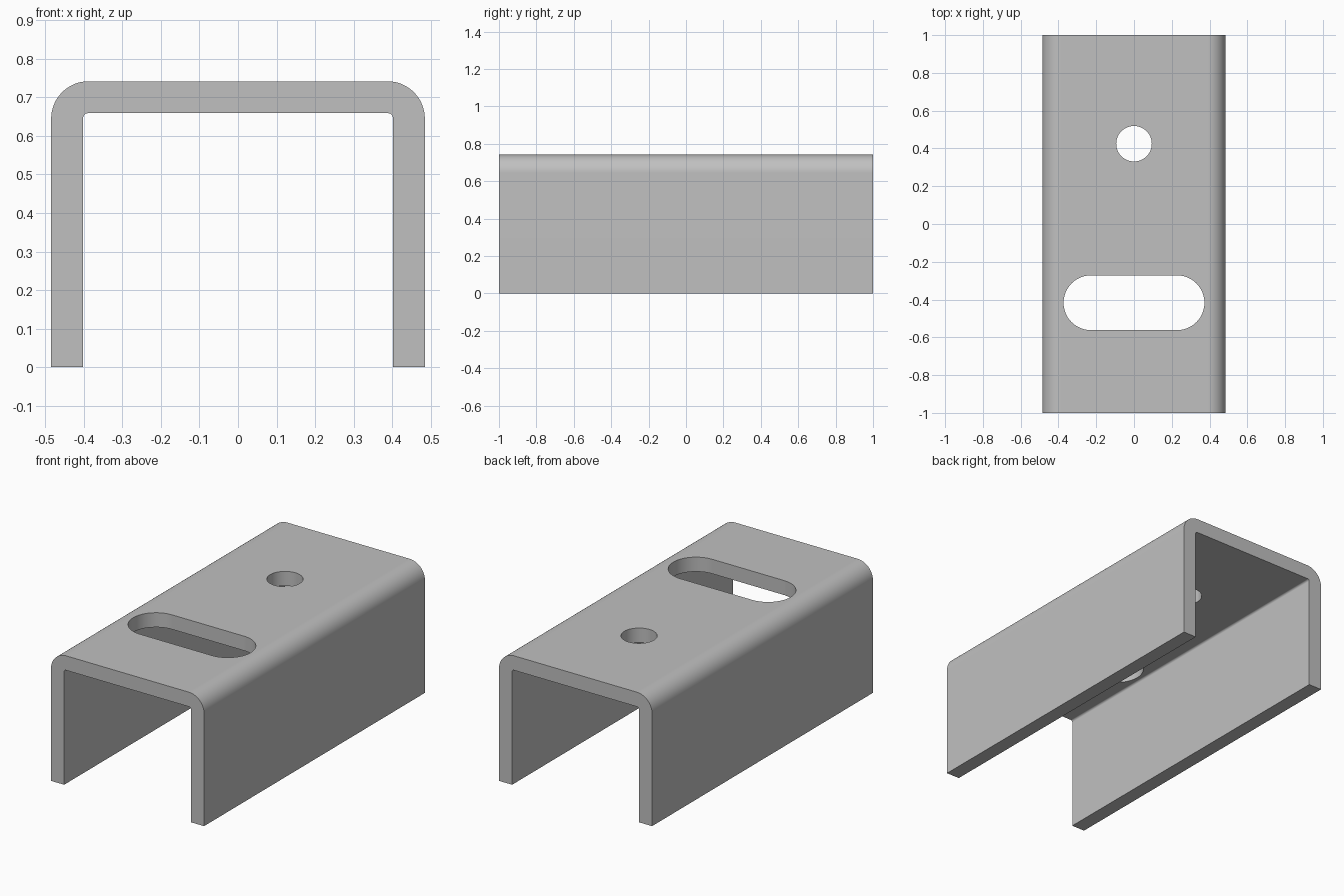
import bpy, bmesh, math
from mathutils import Vector

cube = bpy.data.objects.get("Cube")
if cube:
    bpy.data.objects.remove(cube, do_unlink=True)

HALF_W, HEIGHT, WALL = 0.485, 0.742, 0.083
OUTER_R, INNER_R = 0.097, 0.012

steel = bpy.data.materials.new("light grey steel")
steel.use_nodes = True
color = (0.53, 0.53, 0.53, 1)
steel.diffuse_color = color
steel.node_tree.nodes["Principled BSDF"].inputs["Base Color"].default_value = color


def arc(cx, cy, r, start, end, steps):
    """Points along a circular arc, angles in degrees."""
    angles = [math.radians(start + (end - start) * i / steps) for i in range(steps + 1)]
    return [(cx + r * math.cos(a), cy + r * math.sin(a)) for a in angles]


def prism(name, points, offset):
    """Closed solid swept from a planar outline along an offset."""
    bm = bmesh.new()
    face = bm.faces.new([bm.verts.new(p) for p in points])
    swept = bmesh.ops.extrude_face_region(bm, geom=[face])["geom"]
    verts = [g for g in swept if isinstance(g, bmesh.types.BMVert)]
    bmesh.ops.translate(bm, verts=verts, vec=Vector(offset))
    bmesh.ops.recalc_face_normals(bm, faces=bm.faces)
    mesh = bpy.data.meshes.new(name)
    bm.to_mesh(mesh)
    bm.free()
    mesh.materials.append(steel)
    obj = bpy.data.objects.new(name, mesh)
    bpy.context.collection.objects.link(obj)
    return obj


# Folded channel: right half of the section, mirrored to the left
outer = [(HALF_W, 0)] + arc(HALF_W - OUTER_R, HEIGHT - OUTER_R, OUTER_R, 0, 90, 16)
inner_x, inner_z = HALF_W - WALL, HEIGHT - WALL
inner = arc(inner_x - INNER_R, inner_z - INNER_R, INNER_R, 90, 0, 8) + [(inner_x, 0)]
mirror = lambda pts: [(-x, z) for x, z in reversed(pts)]
section = outer + mirror(outer) + mirror(inner) + inner
channel = prism("channel_bracket", [(x, -1, z) for x, z in section], (0, 2, 0))

# Round hole and long slot through the top web
SLOT_R, SLOT_X, SLOT_Y = 0.145, 0.228, -0.417
hole = arc(0, 0.425, 0.094, 0, 360, 48)[:-1]
slot = arc(SLOT_X, SLOT_Y, SLOT_R, -90, 90, 24) + arc(-SLOT_X, SLOT_Y, SLOT_R, 90, 270, 24)
bpy.context.view_layer.objects.active = channel
for name, outline in (("hole_cutter", hole), ("slot_cutter", slot)):
    cutter = prism(name, [(x, y, HEIGHT - 0.2) for x, y in outline], (0, 0, 0.4))
    cutter.hide_render = True
    cut = channel.modifiers.new(name, 'BOOLEAN')
    cut.operation, cut.solver, cut.object = 'DIFFERENCE', 'EXACT', cutter
    bpy.ops.object.modifier_apply(modifier=cut.name)
    bpy.data.objects.remove(cutter, do_unlink=True)

# Smooth bends and bores, crisp sheet edges
bpy.ops.object.select_all(action='DESELECT')
channel.select_set(True)
bpy.ops.object.shade_smooth_by_angle(angle=math.radians(30))
weighted = channel.modifiers.new("flat_walls", 'WEIGHTED_NORMAL')
weighted.keep_sharp = True
